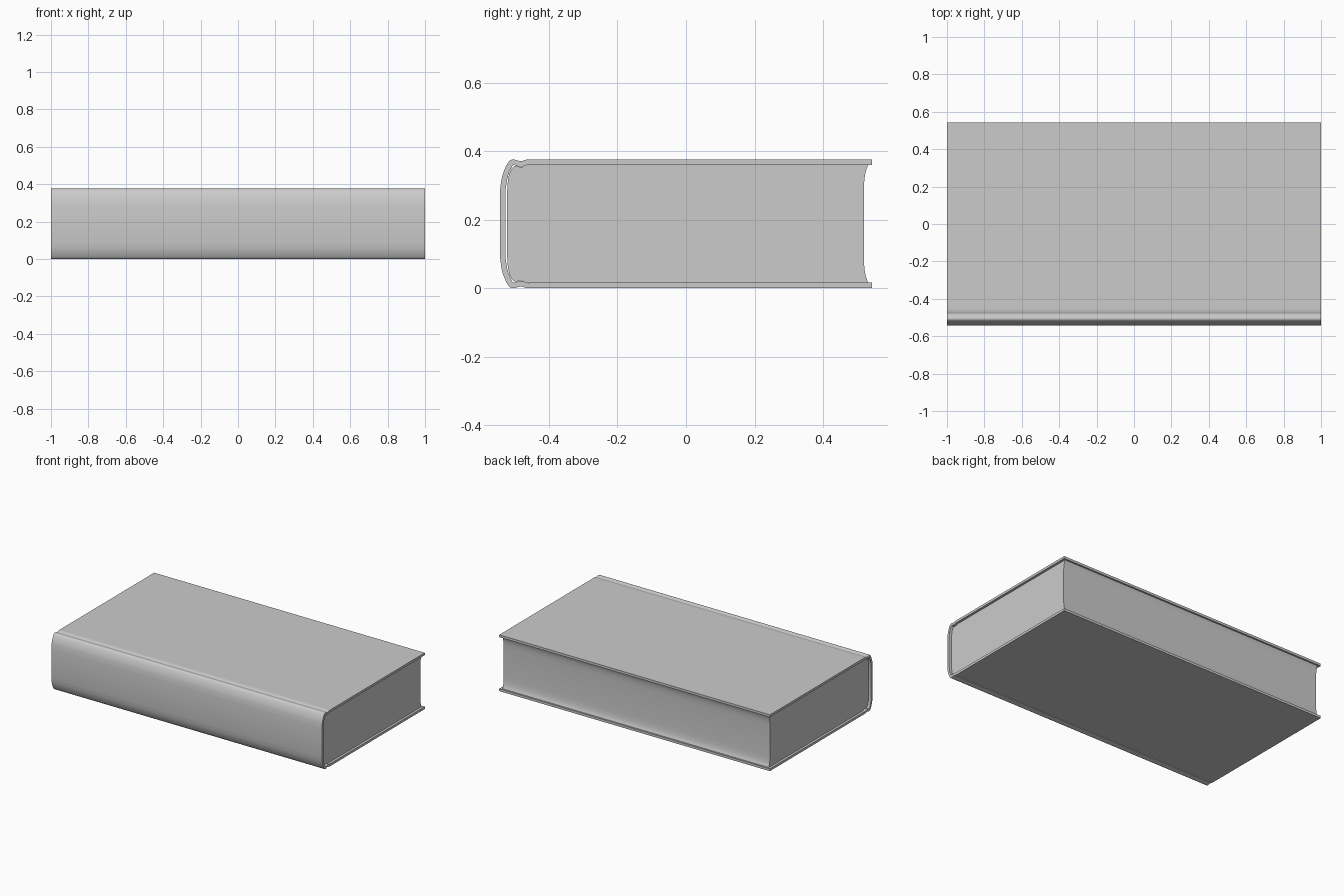
import bpy, bmesh, math
from mathutils import Vector

if "Cube" in bpy.data.objects:
    bpy.data.objects.remove(bpy.data.objects["Cube"])

H = 0.376          # total height of the closed book
T = 0.016          # cover board thickness
MID = H / 2


def smooth(pts, n=5):
    """Catmull-Rom curve through the given profile points."""
    p = [Vector(q) for q in pts]
    p = [2 * p[0] - p[1]] + p + [2 * p[-1] - p[-2]]
    out = []
    for a, b, c, d in zip(p, p[1:], p[2:], p[3:]):
        for k in range(n):
            t = k / n
            out.append(0.5 * (2 * b + (c - a) * t + (2 * a - 5 * b + 4 * c - d) * t * t
                              + (3 * b - a - 3 * c + d) * t ** 3))
    return out + [p[-2]]


def mirrored(half):
    """Upper half profile, then its mirror image about mid height."""
    return half + [Vector((v.x, H - v.y)) for v in reversed(half)]


def offset(line, dist):
    """Shift a profile line sideways, to the left of its direction."""
    out = []
    for i, v in enumerate(line):
        d = (line[min(i + 1, len(line) - 1)] - line[max(i - 1, 0)]).normalized()
        out.append(v + Vector((-d.y, d.x)) * dist)
    return out


def extrude_profile(name, profile, half_length):
    """Sweep a closed YZ profile along x."""
    bm = bmesh.new()
    face = bm.faces.new([bm.verts.new((-half_length, v.x, v.y)) for v in profile])
    moved = bmesh.ops.extrude_face_region(bm, geom=[face], use_keep_orig=True)
    bmesh.ops.translate(bm, vec=(2 * half_length, 0, 0),
                        verts=[g for g in moved["geom"] if isinstance(g, bmesh.types.BMVert)])
    bmesh.ops.recalc_face_normals(bm, faces=bm.faces)
    mesh = bpy.data.meshes.new(name)
    bm.to_mesh(mesh)
    bm.free()
    obj = bpy.data.objects.new(name, mesh)
    bpy.context.collection.objects.link(obj)
    bpy.ops.object.select_all(action='DESELECT')
    obj.select_set(True)
    bpy.context.view_layer.objects.active = obj
    bpy.ops.object.shade_smooth_by_angle(angle=math.radians(35))
    return obj


# Cover: flat boards, hinge groove and rounded spine in one sheet
hinge = smooth([(-0.462, H), (-0.471, 0.374), (-0.481, 0.371), (-0.492, 0.373),
                (-0.505, H), (-0.516, 0.371), (-0.527, 0.353), (-0.537, 0.325),
                (-0.5425, 0.29)])
outer = mirrored([Vector((0.543, H)), Vector((-0.45, H))] + hinge)
inner = offset(outer, T)
extrude_profile("cover", outer + inner[::-1], 1.0)

# Page block: rounded back behind the spine and hollow fore edge
top = H - T
back = smooth([(-0.465, top), (-0.481, 0.354), (-0.500, 0.356), (-0.511, 0.345),
               (-0.519, 0.320), (-0.522, 0.285)])
fore = smooth([(0.519, 0.29), (0.521, 0.318), (0.525, 0.341), (0.532, top)])
extrude_profile("page_block", mirrored(fore + back), 0.984)
